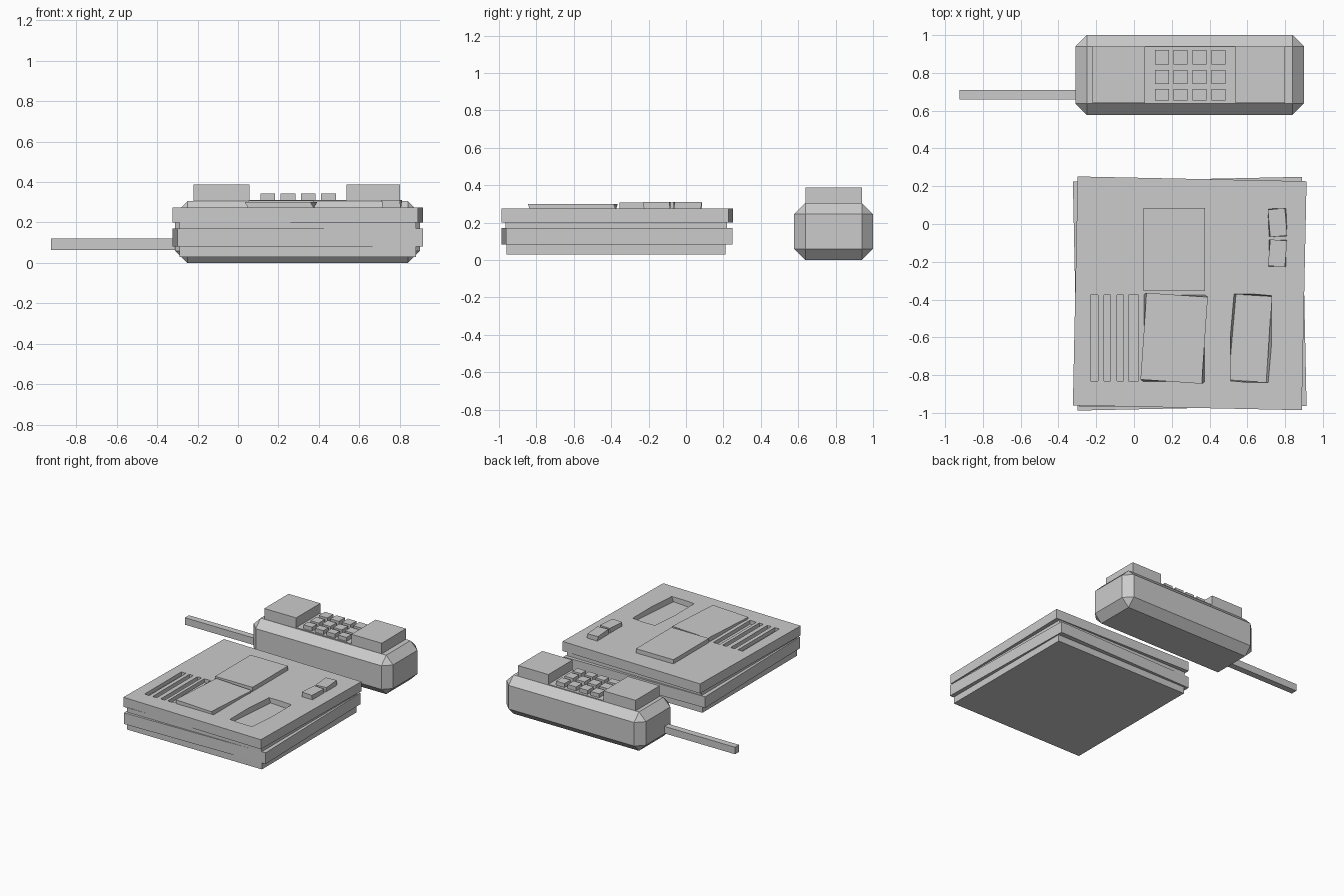
import bpy, bmesh
from math import radians
from mathutils import Matrix, Vector

if "Cube" in bpy.data.objects:
    bpy.data.objects.remove(bpy.data.objects["Cube"])


def box(name, x, y, z, rot=0.0, twist=0.0):
    """Box from (min, max) ranges, turned about its own centre; twist turns only the bottom."""
    c = Vector(((x[0] + x[1]) / 2, (y[0] + y[1]) / 2, (z[0] + z[1]) / 2))
    bm = bmesh.new()
    bmesh.ops.create_cube(bm, size=1)
    for v in bm.verts:
        a = rot + (twist if v.co.z < 0 else 0)
        v.co.x *= x[1] - x[0]
        v.co.y *= y[1] - y[0]
        v.co.z *= z[1] - z[0]
        v.co = Matrix.Rotation(radians(a), 3, 'Z') @ v.co
    me = bpy.data.meshes.new(name)
    bm.to_mesh(me)
    bm.free()
    ob = bpy.data.objects.new(name, me)
    ob.location = c
    bpy.context.collection.objects.link(ob)
    return ob


def cut(target, cutter):
    m = target.modifiers.new("cut", 'BOOLEAN')
    m.object = cutter
    m.solver = 'EXACT'
    cutter.hide_render = True
    cutter.hide_set(True)


# base station: stepped stack, the two wide slabs slightly skewed
box("base_foot", (-0.29, 0.88), (-0.96, 0.21), (0.03, 0.085))
box("base_lower_slab", (-0.311, 0.901), (-0.975, 0.237), (0.082, 0.17), rot=1.2)
box("base_groove", (-0.29, 0.88), (-0.965, 0.22), (0.165, 0.205))
top = box("base_top_slab", (-0.311, 0.901), (-0.973, 0.239), (0.20, 0.275), rot=-1.2)

# speaker slots
for i, (a, b) in enumerate([(-0.23, -0.19), (-0.16, -0.125), (-0.09, -0.055), (-0.03, 0.025)]):
    cut(top, box(f"slot_cutter_{i}", (a, b), (-0.83, -0.375), (0.245, 0.30)))

# handset cradle recess
cut(top, box("cradle_cutter", (0.52, 0.72), (-0.835, -0.375), (0.235, 0.31), twist=-5))

# raised panels and buttons on the base
box("rear_panel", (0.05, 0.375), (-0.355, 0.085), (0.27, 0.308))
box("front_panel", (0.05, 0.375), (-0.835, -0.375), (0.27, 0.30), rot=-4, twist=4)
box("rear_button", (0.715, 0.805), (-0.065, 0.08), (0.27, 0.31), rot=5, twist=-5)
box("front_button", (0.715, 0.805), (-0.225, -0.085), (0.27, 0.31), rot=-5, twist=5)

# handset body with chamfered edges
body = box("handset_body", (-0.31, 0.90), (0.578, 1.0), (0.0, 0.305))
bev = body.modifiers.new("chamfer", 'BEVEL')
bev.width = 0.06
bev.segments = 1

# earpiece and mouthpiece
box("earpiece", (-0.22, 0.057), (0.64, 0.94), (0.295, 0.388))
box("mouthpiece", (0.537, 0.80), (0.64, 0.94), (0.295, 0.388))
box("keypad_plate", (0.055, 0.54), (0.642, 0.94), (0.295, 0.312))

# keypad
for r, (y0, y1) in enumerate([(0.655, 0.715), (0.74, 0.815), (0.845, 0.92)]):
    for c in range(4):
        x0 = 0.11 + 0.1 * c
        box(f"key_{r}_{c}", (x0, x0 + 0.074), (y0, y1), (0.305, 0.343))

# aerial
box("antenna", (-0.923, -0.30), (0.66, 0.71), (0.065, 0.12))
